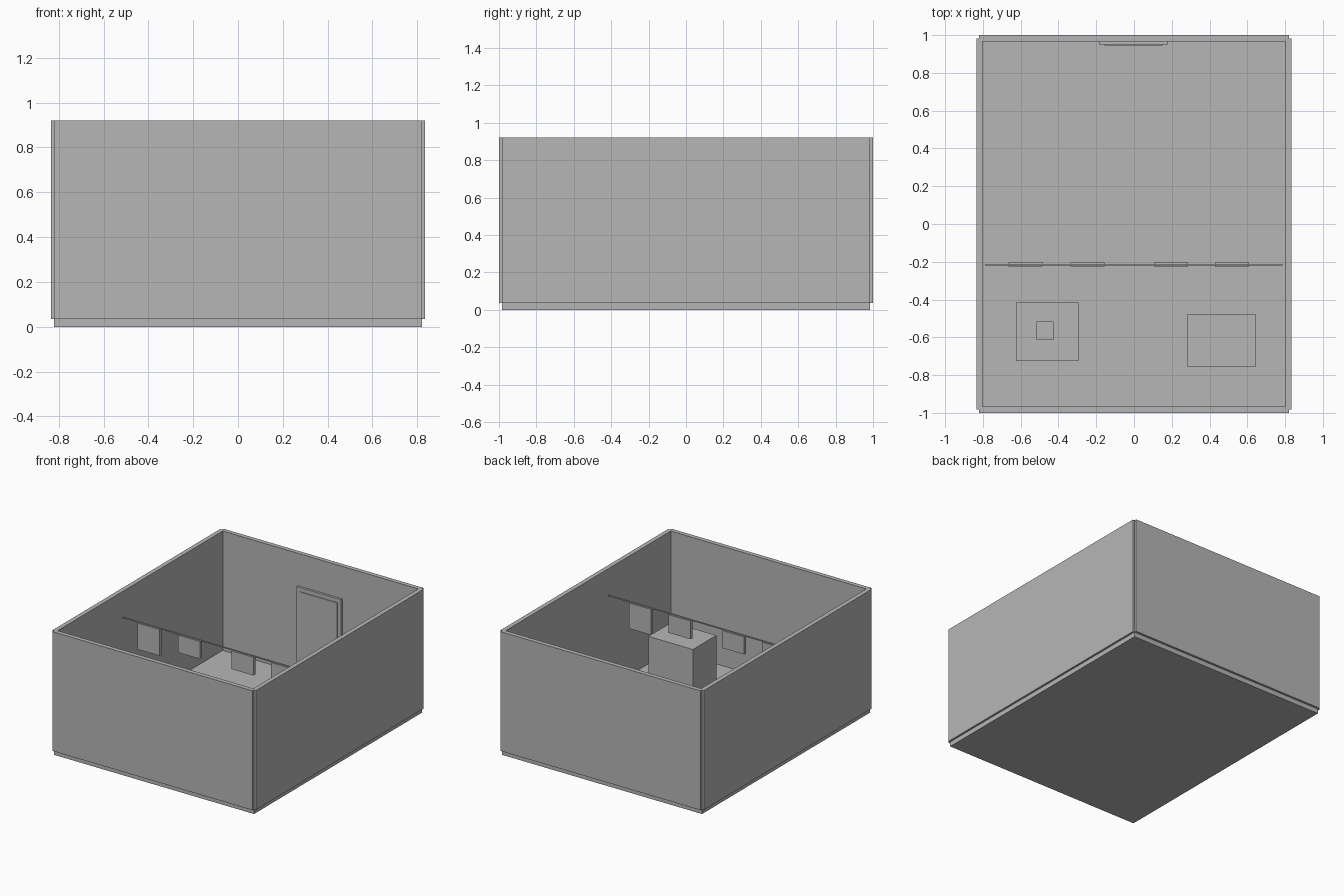
import bpy
import bmesh
from mathutils import Vector

if "Cube" in bpy.data.objects:
    bpy.data.objects.remove(bpy.data.objects["Cube"])

grey = bpy.data.materials.new("plain_grey")
grey.diffuse_color = (0.47, 0.47, 0.47, 1)
grey.use_nodes = True
grey.node_tree.nodes["Principled BSDF"].inputs["Base Color"].default_value = grey.diffuse_color


def box(name, x0, x1, y0, y1, z0, z1):
    """Axis-aligned block given by its limits."""
    bm = bmesh.new()
    bmesh.ops.create_cube(bm, size=1)
    centre = Vector((x0 + x1, y0 + y1, z0 + z1)) / 2
    for v in bm.verts:
        v.co = centre + Vector((v.co.x * (x1 - x0), v.co.y * (y1 - y0), v.co.z * (z1 - z0)))
    mesh = bpy.data.meshes.new(name)
    bm.to_mesh(mesh)
    bm.free()
    mesh.materials.append(grey)
    obj = bpy.data.objects.new(name, mesh)
    bpy.context.collection.objects.link(obj)
    return obj


FLOOR = 0.035
TOP = 0.92

# Room shell: floor slab and four walls, open at the top
box("floor", -0.82, 0.82, -0.983, 0.983, 0, FLOOR)
box("front_wall", -0.82, 0.82, -1, -0.967, FLOOR, TOP)
box("back_wall", -0.82, 0.82, 0.967, 1, FLOOR, TOP)
box("left_wall", -0.835, -0.802, -0.983, 0.983, FLOOR, TOP)
box("right_wall", 0.802, 0.835, -0.983, 0.983, FLOOR, TOP)

# Door in the back wall: frame slab with a thin leaf
box("door_frame", -0.185, 0.18, 0.95, 0.97, FLOOR, 0.68)
box("door_leaf", -0.155, 0.15, 0.945, 0.951, FLOOR, 0.65)

# Hanging rail with four panels
box("rail", -0.79, 0.785, -0.22, -0.212, 0.73, 0.738)
for i, (x, bottom) in enumerate([(-0.575, 0.535), (-0.245, 0.60), (0.195, 0.595), (0.52, 0.54)]):
    box(f"hanging_panel_{i + 1}", x - 0.09, x + 0.09, -0.226, -0.204, bottom, 0.73)

# Cabinet on the right with a top slab
box("cabinet_body", 0.28, 0.645, -0.755, -0.48, FLOOR, 0.345)
box("cabinet_top", 0.28, 0.645, -0.755, -0.48, 0.345, 0.367)

# Low unit on the left with a slightly wider top and a small item on it
box("low_unit_body", -0.62, -0.30, -0.715, -0.42, FLOOR, 0.30)
box("low_unit_top", -0.625, -0.295, -0.725, -0.415, 0.30, 0.325)
box("small_item", -0.515, -0.425, -0.615, -0.515, 0.325, 0.38)
